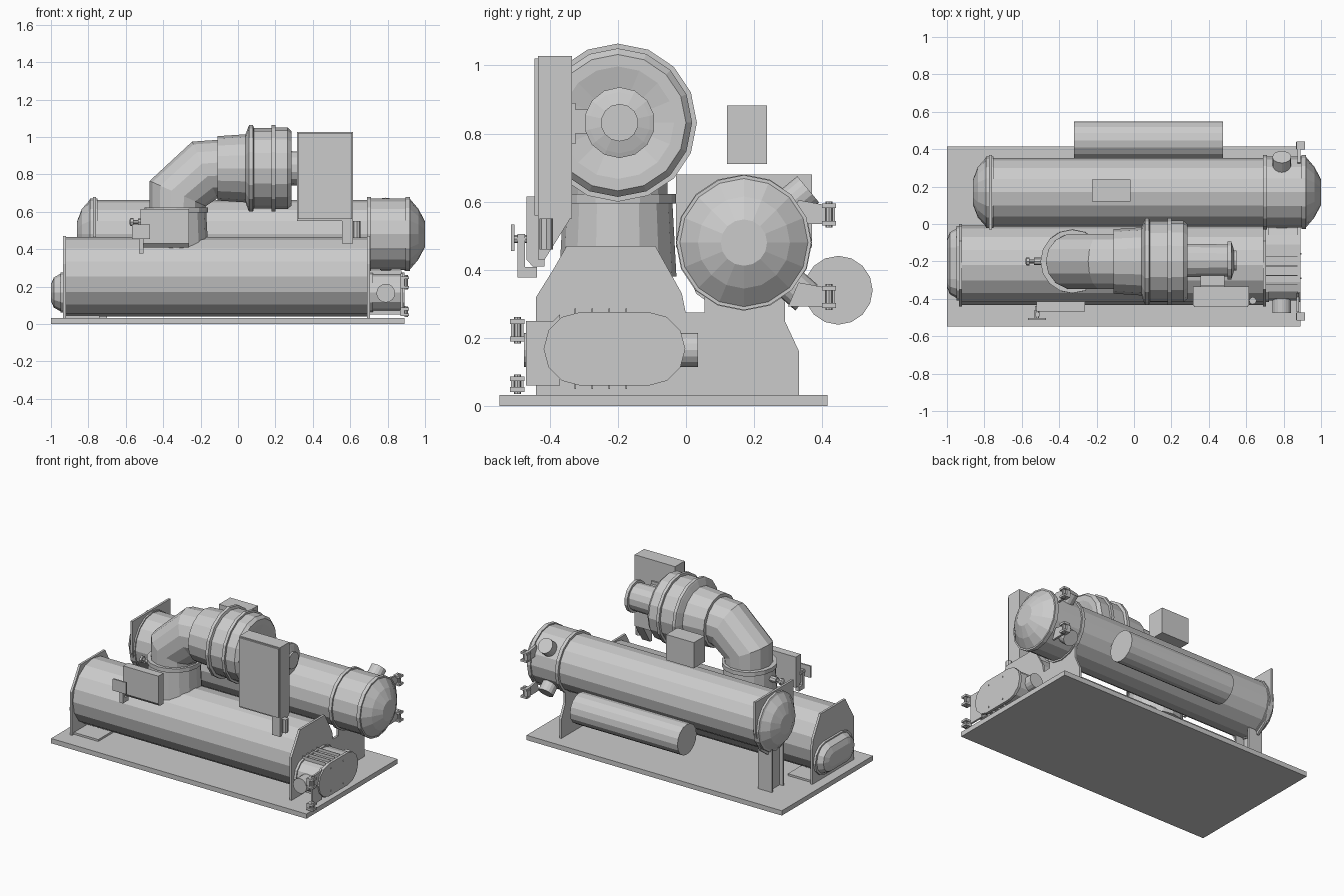
import bpy, bmesh, math
from mathutils import Vector

if "Cube" in bpy.data.objects:
    bpy.data.objects.remove(bpy.data.objects["Cube"])


def loft(name, rings):
    """Skin a list of equal-length point rings and cap both ends."""
    bm = bmesh.new()
    vr = [[bm.verts.new(p) for p in r] for r in rings]
    n = len(vr[0])
    for a, b in zip(vr, vr[1:]):
        for i in range(n):
            j = (i + 1) % n
            bm.faces.new((a[i], a[j], b[j], b[i]))
    bm.faces.new(vr[0][::-1])
    bm.faces.new(vr[-1])
    bmesh.ops.recalc_face_normals(bm, faces=bm.faces)
    me = bpy.data.meshes.new(name)
    bm.to_mesh(me)
    bm.free()
    ob = bpy.data.objects.new(name, me)
    bpy.context.collection.objects.link(ob)
    return ob


def turned(name, profile, origin=(0, 0, 0), axis=(1, 0, 0), n=16):
    """Revolve (distance, radius) pairs about an axis."""
    d = Vector(axis).normalized()
    u = d.cross(Vector((0, 1, 0) if abs(d.y) < .6 else (1, 0, 0))).normalized()
    v = d.cross(u)
    o = Vector(origin)
    ang = [2 * math.pi * i / n for i in range(n)]
    return loft(name, [[o + d * t + (u * math.cos(a) + v * math.sin(a)) * r
                        for a in ang] for t, r in profile])


def plate(name, outline, x0, x1):
    """Extrude a (y, z) outline along x."""
    return loft(name, [[(x, y, z) for y, z in outline] for x in (x0, x1)])


def box(name, x, y, z):
    return plate(name, [(y[0], z[0]), (y[1], z[0]), (y[1], z[1]), (y[0], z[1])], *x)


def stadium(x, w, h, cy=-.21, cz=.168):
    """Ring with rounded left and right ends, facing x."""
    r = min(w, h)
    pts = []
    for side, start in ((1, -90), (-1, 90)):
        for k in range(7):
            a = math.radians(start + 30 * k)
            pts.append((x, cy + side * (w - r) + r * math.cos(a), cz + h * math.sin(a)))
    return pts


def hinge(name, y, z, h, s):
    """Two lugs, a pin and an arm; s is the outward y direction."""
    for k in (0, 1):
        box(f"{name}_lug_{k}", (.87, .915), (y - .021, y + .021),
            (z + k * (h - .014), z + k * (h - .014) + .014))
    turned(f"{name}_pin", [(-.006, .01), (h + .006, .01)], (.9, y, z), (0, 0, 1), 8)
    box(f"{name}_block", (.865, .89), (y - .018, y + .018), (z + .012, z + h - .012))


# Base
box("base_plate", (-1, .89), (-.548, .415), (0, .032))

# Evaporator shell and tube sheets
turned("evaporator_shell", [(-.93, .212), (.69, .212)], (0, -.22, .253))
sheet = [(-.44, .03), (-.44, .32), (-.39, .40), (-.35, .47), (-.09, .47),
         (-.012, .33), (0, .27), (0, .03)]
for nm, x in (("left", -.935), ("right", .69)):
    plate(f"evaporator_tube_sheet_{nm}", sheet, x, x + .015)
box("evaporator_foot_left", (-.92, -.74), (-.42, -.02), (.032, .045))

# Evaporator left end cover
loft("evaporator_left_cover", [stadium(-.935, .2, .108), stadium(-.95, .2, .108),
     stadium(-.95, .185, .1), stadium(-.985, .165, .08), stadium(-1, .125, .045)])

# Evaporator right water box, flanges, ribs and nozzles
loft("evaporator_water_box", [stadium(.7, .2, .1), stadium(.88, .2, .1)])
for k, x in enumerate((.703, .873)):
    loft(f"water_box_flange_{k}", [stadium(x, .208, .108), stadium(x + .018, .208, .108)])
for k in range(4):
    y = -.325 + .05 * k
    box(f"water_box_rib_{k}", (.705, .875), (y - .002, y + .002), (.05, .287))
for k, (y, z) in enumerate(((-.29, .24), (-.16, .24), (-.29, .09), (-.16, .09))):
    turned(f"cover_bolt_{k}", [(.885, .005), (.895, .005)], (0, y, z), n=6)
turned("evaporator_nozzle_front", [(0, .05), (.13, .05)], (.79, -.345, .165), (0, -1, 0))
turned("evaporator_nozzle_rear", [(0, .05), (.11, .05)], (.79, -.075, .165), (0, 1, 0))
plate("cover_hinge_arm", [(-.47, .06), (-.37, .06), (-.37, .27), (-.39, .25), (-.47, .25)], .87, .882)
hinge("evaporator_hinge_upper", -.495, .19, .065, -1)
hinge("evaporator_hinge_lower", -.495, .042, .045, -1)

# Condenser shell, end dome and water box
CY, CZ = .17, .48
turned("condenser_shell", [(-.765, .184), (.69, .184)], (0, CY, CZ))
turned("condenser_left_dome", [(-.75, .192), (-.79, .192), (-.795, .18), (-.835, .135),
       (-.862, .065)], (0, CY, CZ))
turned("condenser_water_box", [(.69, .2), (.712, .2), (.712, .19), (.895, .19), (.895, .198),
       (.92, .198), (.92, .188), (.965, .135), (1, .068)], (0, CY, CZ))
for nm, dy, dz in (("upper", .77, .64), ("lower", .75, -.66)):
    turned(f"condenser_nozzle_{nm}", [(.12, .05), (.245, .05)], (.79, CY, CZ), (0, dy, dz))

# Condenser tube sheets and supports
plate("condenser_tube_sheet_left", [(-.03, .68), (.37, .68), (.37, .47), (.31, .33), (.24, .28),
      (.1, .28), (.03, .33), (-.03, .47)], -.775, -.76)
plate("condenser_right_support", [(-.01, .03), (.332, .03), (.332, .16), (.29, .25), (.29, .32),
      (.355, .42), (.17, .48), (-.01, .42), (.055, .32), (.055, .275), (-.01, .275)], .69, .705)
for k, y in enumerate((.11, .23)):
    box(f"condenser_left_leg_side_{k}", (-.8, -.7), (y - .006, y + .006), (.03, .33))
box("condenser_left_leg_web", (-.775, -.76), (.11, .23), (.03, .33))

# Condenser cover hinges
for nm, z in (("upper", .53), ("lower", .288)):
    hinge(f"condenser_hinge_{nm}", .42, z, .065, 1)
    plate(f"condenser_hinge_arm_{nm}", [(.3, z + .005), (.41, z + .005), (.41, z + .06),
          (.33, z + .075)], .875, .89)

# Rear tank and top box
turned("rear_tank", [(-.32, .101), (.475, .101)], (0, .447, .34))
box("top_junction_box", (-.225, -.02), (.12, .238), (.71, .882))

# Suction nozzle, flange and elbow
turned("suction_nozzle", [(.38, .172), (.6, .16)], (-.33, -.2, 0), (0, 0, 1))
turned("suction_flange", [(.595, .17), (.622, .17)], (-.33, -.2, 0), (0, 0, 1))
rings = []
for ox, oz, ix, iz in ((-.472, .6, -.178, .6), (-.472, .765, -.172, .63),
                       (-.245, .975, -.11, .672), (-.1, .985, -.1, .672)):
    mid = Vector(((ox + ix) / 2, -.2, (oz + iz) / 2))
    half = Vector(((ox - ix) / 2, 0, (oz - iz) / 2))
    rings.append([mid + half * math.cos(a) + Vector((0, .15 * math.sin(a), 0))
                  for a in (2 * math.pi * i / 14 for i in range(14))])
loft("suction_elbow", rings)

# Compressor body with motor and end cap
turned("compressor", [(-.11, .15), (-.11, .172), (.04, .182), (.055, .222), (.06, .232),
       (.08, .232), (.085, .215), (.18, .215), (.18, .232), (.2, .232), (.2, .218), (.265, .218),
       (.285, .2), (.285, .165), (.27, .1)], (0, -.2, .832), n=16)
turned("compressor_motor", [(.26, .092), (.5, .088), (.5, .104), (.52, .104), (.525, .09),
       (.535, .055), (.548, .055)], (0, -.195, .832), n=14)

# Control panel, its mounting arm and lower bracket
box("control_panel", (.315, .615), (-.435, -.335), (.55, 1.027))
box("control_panel_door", (.32, .61), (-.444, -.433), (.56, 1.02))
box("panel_mount_plate", (.355, .485), (-.34, -.325), (.77, .89))
box("panel_mount_arm", (.355, .485), (-.33, -.275), (.8, .87))
plate("panel_bracket", [(-.435, .43), (-.415, .43), (-.34, .55), (-.435, .55)], .555, .615)
turned("panel_conduit", [(.46, .02), (.55, .02)], (.635, -.41, 0), (0, 0, 1), 8)

# Starter box with valve and lever plate
plate("starter_box", [(-.468, .43), (-.45, .41), (-.415, .41), (-.415, .615), (-.468, .615)],
      -.522, -.262)
box("lever_plate", (-.568, -.47), (-.513, -.503), (.455, .533))
turned("lever_stem", [(0, .012), (.045, .012)], (-.52, -.505, .49), (0, 1, 0), 8)
box("lever_pipe_vertical", (-.53, -.505), (-.495, -.472), (.38, .505))
box("lever_pipe_foot", (-.53, -.505), (-.495, -.438), (.378, .408))
turned("suction_valve", [(-.58, .012), (-.575, .022), (-.56, .022), (-.56, .01), (-.535, .01),
       (-.535, .02), (-.48, .02)], (0, -.2, .545), n=8)
